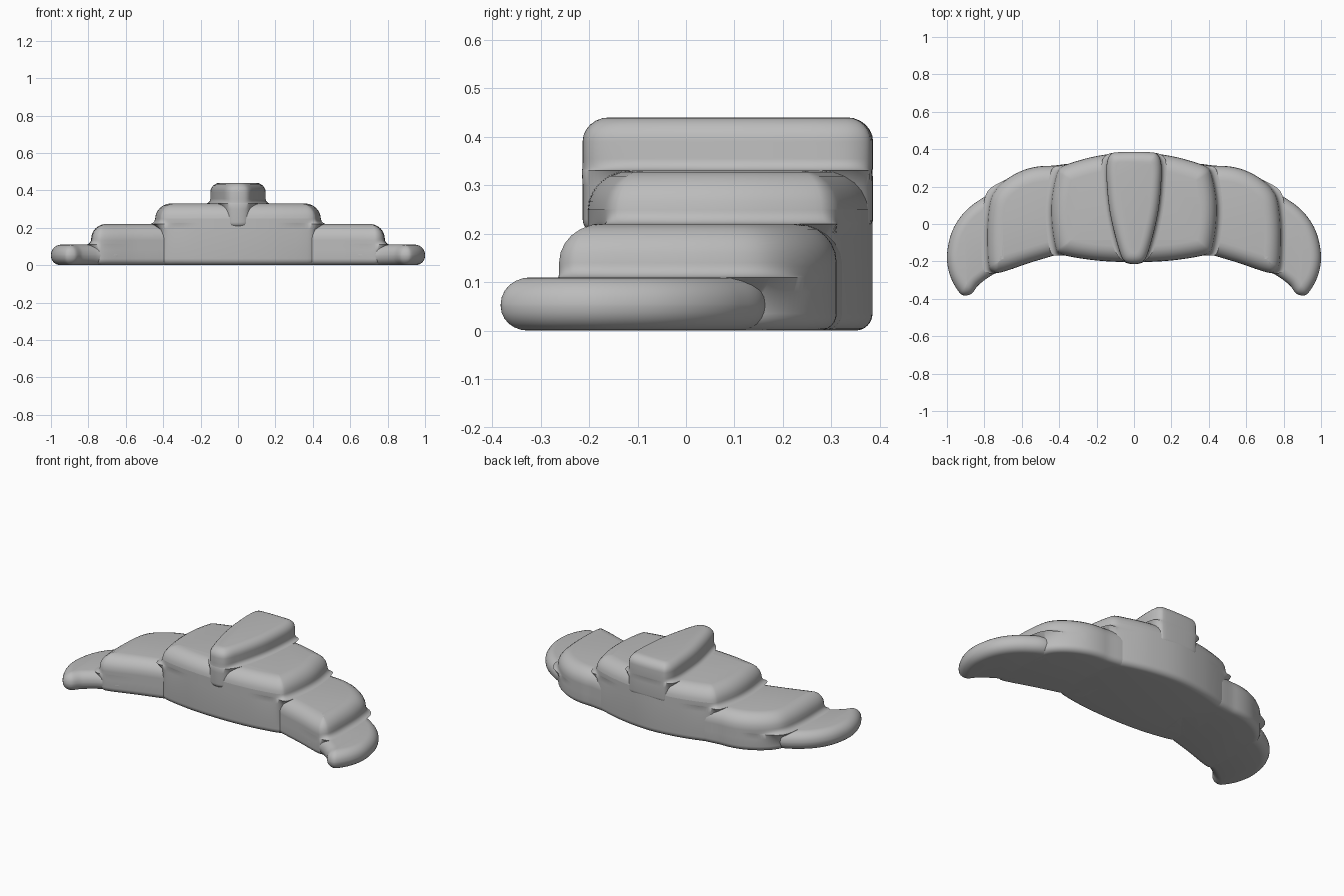
import bpy, bmesh
from math import sin, cos, pi
from mathutils import Vector

cube = bpy.data.objects.get("Cube")
if cube:
    bpy.data.objects.remove(cube, do_unlink=True)

# Single plain grey
grey = bpy.data.materials.new("plain_grey")
grey.use_nodes = True
colour = (0.5, 0.5, 0.5, 1)
grey.diffuse_color = colour
grey.node_tree.nodes["Principled BSDF"].inputs["Base Color"].default_value = colour


def normals(points):
    """Mitred outward direction at each corner of a counter-clockwise outline."""
    result = []
    for i, p in enumerate(points):
        a = (p - points[i - 1]).normalized()
        b = (points[(i + 1) % len(points)] - p).normalized()
        na, nb = Vector((a.y, -a.x)), Vector((b.y, -b.x))
        result.append((na + nb) / max(1 + na.dot(nb), 0.6))
    return result


def spline(points, steps=8):
    """Closed smooth curve through the points."""
    out, n = [], len(points)
    for i in range(n):
        a, b, c, d = (points[(i + k) % n] for k in (-1, 0, 1, 2))
        ta, tb = (c - a) / 2, (d - b) / 2
        limit = (c - b).length
        ta, tb = (t * min(1, limit / max(t.length, 1e-6)) for t in (ta, tb))
        for s in range(steps):
            t = s / steps
            out.append(b * (2*t**3 - 3*t**2 + 1) + c * (3*t**2 - 2*t**3)
                       + ta * (t**3 - 2*t**2 + t) + tb * (t**3 - t**2))
    return out


def lobe(name, outline, bottom, top, r_low, r_top, step=None, flare=0.03, mirror=False):
    """Rounded slab that flares outward where it meets the lobe below."""
    pts = [Vector(p) for p in outline]
    dirs = normals(pts)
    arcs = [i / 6 * pi / 2 for i in range(7)]
    rings = [(r_low * (1 - sin(a)), bottom + r_low * (1 - cos(a)), 0) for a in arcs]
    if step is not None:
        rings.append((0, step - 0.03, 0))
        rings += [(0, step + flare * (1 - cos(a)), flare * (1 - sin(a))) for a in arcs]
    rings += [(r_top * (1 - cos(a)), top - r_top * (1 - sin(a)), 0) for a in arcs]

    bm = bmesh.new()
    loops = []
    for inset, z, spread in rings:
        ctrl = []
        for p, d in zip(pts, dirs):
            side = d.x if mirror else abs(d.x)
            weight = max(0, min(1, (side - 0.6) / 0.3))
            ctrl.append(p + d * (spread * weight - inset))
        loops.append([bm.verts.new((q.x, q.y, z)) for q in spline(ctrl)])
    n = len(loops[0])
    for low, high in zip(loops, loops[1:]):
        for i in range(n):
            j = (i + 1) % n
            bm.faces.new((low[i], low[j], high[j], high[i]))
    bm.faces.new(reversed(loops[0]))
    bm.faces.new(loops[-1])
    bmesh.ops.remove_doubles(bm, verts=bm.verts, dist=1e-5)
    bmesh.ops.recalc_face_normals(bm, faces=bm.faces)
    mesh = bpy.data.meshes.new(name)
    bm.to_mesh(mesh)
    bm.free()
    mesh.materials.append(grey)
    obj = bpy.data.objects.new(name, mesh)
    bpy.context.collection.objects.link(obj)
    bpy.ops.object.select_all(action="DESELECT")
    obj.select_set(True)
    bpy.context.view_layer.objects.active = obj
    bpy.ops.object.shade_smooth_by_angle(angle=pi / 4)
    if mirror:
        mod = obj.modifiers.new("Mirror", "MIRROR")
        mod.use_mirror_merge = False


def both_sides(half):
    """Complete a right-hand outline that runs from front to back."""
    return half + [(-x, y) for x, y in reversed(half) if x]


# Narrow wedge along the crown
lobe("top_ridge", both_sides([(0.045, -0.203), (0.085, -0.12), (0.13, 0.07), (0.147, 0.25),
                              (0.142, 0.34), (0.11, 0.381)]),
     0.2, 0.44, 0.03, 0.05, step=0.33, flare=0.025)

# Broad middle lobe
lobe("middle_lobe", both_sides([(0, -0.204), (0.2, -0.195), (0.37, -0.168), (0.415, -0.14),
                                (0.44, 0.0), (0.44, 0.14), (0.41, 0.28), (0.37, 0.315),
                                (0.2, 0.363), (0, 0.385)]),
     0, 0.33, 0.035, 0.085, step=0.22)

# Shoulder lobes
lobe("shoulder_lobe", [(0.25, -0.11), (0.4, -0.16), (0.55, -0.205), (0.73, -0.262), (0.775, -0.23),
                       (0.785, -0.1), (0.78, 0.05), (0.755, 0.16), (0.68, 0.24),
                       (0.57, 0.295), (0.45, 0.311), (0.25, 0.29)],
     0, 0.22, 0.035, 0.08, step=0.11, mirror=True)

# Curved tips
lobe("curved_tip", [(0.6, -0.2), (0.75, -0.268), (0.83, -0.325), (0.872, -0.375), (0.925, -0.375),
                    (0.98, -0.285), (1.0, -0.18), (0.98, -0.06), (0.93, 0.035),
                    (0.85, 0.112), (0.74, 0.165), (0.6, 0.13)],
     0, 0.11, 0.05, 0.055, mirror=True)
